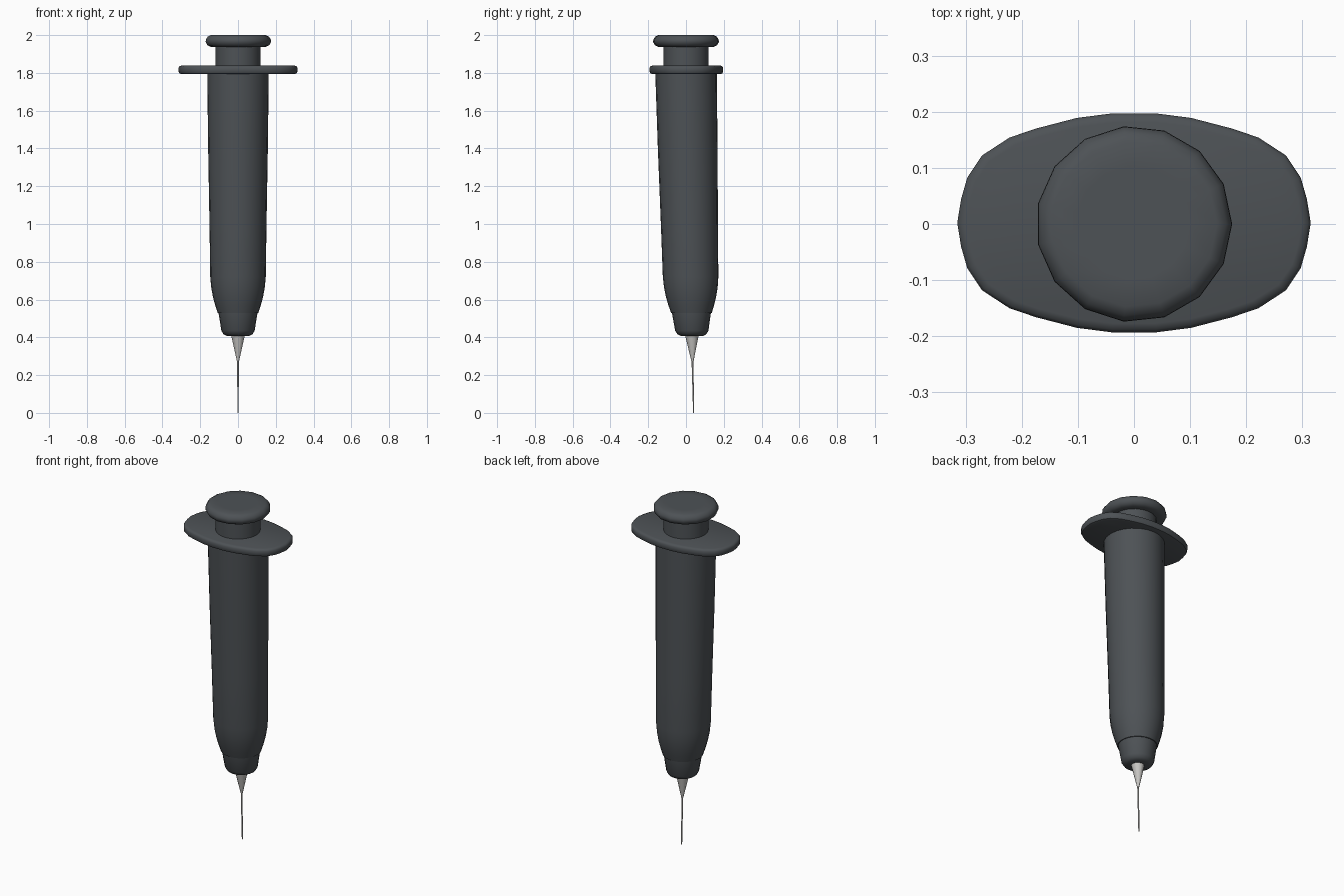
import bpy
import bmesh
from math import cos, sin, tau, radians

cube = bpy.data.objects.get("Cube")
if cube:
    bpy.data.objects.remove(cube)


def material(name, rgb):
    m = bpy.data.materials.new(name)
    m.use_nodes = True
    m.diffuse_color = (*rgb, 1)
    bsdf = next(n for n in m.node_tree.nodes if n.type == "BSDF_PRINCIPLED")
    bsdf.inputs["Base Color"].default_value = (*rgb, 1)
    return m


charcoal = material("charcoal plastic", (0.075, 0.084, 0.092))
steel = material("pale steel", (0.58, 0.57, 0.55))


def lean(z):
    # The barrel's axis drifts backward toward the needle tip
    return max(0, 1.8 - z) * 0.0225


def loft(name, rings, mat):
    """Skin a list of closed rings of points and cap both ends."""
    bm = bmesh.new()
    loops = [[bm.verts.new(p) for p in ring] for ring in rings]
    for a, b in zip(loops, loops[1:]):
        for i in range(len(a)):
            j = (i + 1) % len(a)
            bm.faces.new((a[i], a[j], b[j], b[i]))
    bm.faces.new(loops[0][::-1])
    bm.faces.new(loops[-1])
    bmesh.ops.recalc_face_normals(bm, faces=bm.faces[:])
    mesh = bpy.data.meshes.new(name)
    bm.to_mesh(mesh)
    bm.free()
    mesh.materials.append(mat)
    ob = bpy.data.objects.new(name, mesh)
    bpy.context.collection.objects.link(ob)
    bpy.ops.object.select_all(action="DESELECT")
    ob.select_set(True)
    bpy.context.view_layer.objects.active = ob
    bpy.ops.object.shade_smooth_by_angle(angle=radians(40))
    return ob


def lathe(name, profile, sides, mat):
    """Round part from (radius, height) pairs, following the leaning axis."""
    rings = [[(r * cos(tau * i / sides), r * sin(tau * i / sides) + lean(z), z)
              for i in range(sides)] for r, z in profile]
    return loft(name, rings, mat)


# Barrel with its tapered shoulder
lathe("barrel", [(0.1, 0.53), (0.108, 0.53), (0.121, 0.57), (0.133, 0.615),
                 (0.142, 0.665), (0.147, 0.72), (0.151, 1.0), (0.158, 1.4),
                 (0.163, 1.81)], 24, charcoal)

# Collar below the shoulder
lathe("nose_collar", [(0.06, 0.408), (0.077, 0.417), (0.088, 0.435),
                      (0.104, 0.535)], 20, charcoal)

# Needle
lathe("needle_hub", [(0.006, 0.275), (0.037, 0.415)], 12, steel)
lathe("needle", [(0.003, 0.0), (0.005, 0.285)], 8, steel)

# Plunger
lathe("plunger_stem", [(0.12, 1.82), (0.12, 1.95)], 20, charcoal)
lathe("plunger_cap", [(0.12, 1.938), (0.148, 1.938), (0.165, 1.946),
                      (0.175, 1.963), (0.174, 1.977), (0.164, 1.992),
                      (0.148, 2.0), (0.1, 2.0)], 15, charcoal)

# Finger flange: one quarter outline mirrored to a full oval
quarter = [(0.308, 0.043), (0.297, 0.081), (0.271, 0.12), (0.222, 0.152),
           (0.175, 0.168), (0.102, 0.187), (0.04, 0.195)]
right = [(0.315, 0)] + quarter
left = [(-x, y) for x, y in reversed(quarter)] + [(-0.315, 0)]
outline = right + left
outline += [(x, -y) for x, y in reversed(outline[1:-1])]
rings = []
for inset, z in [(0.016, 1.793), (0.005, 1.797), (0, 1.806),
                 (0, 1.827), (0.005, 1.835), (0.016, 1.839)]:
    sx, sy = 1 - inset / 0.315, 1 - inset / 0.195
    rings.append([(x * sx, y * sy + 0.002, z) for x, y in outline])
loft("finger_flange", rings, charcoal)
